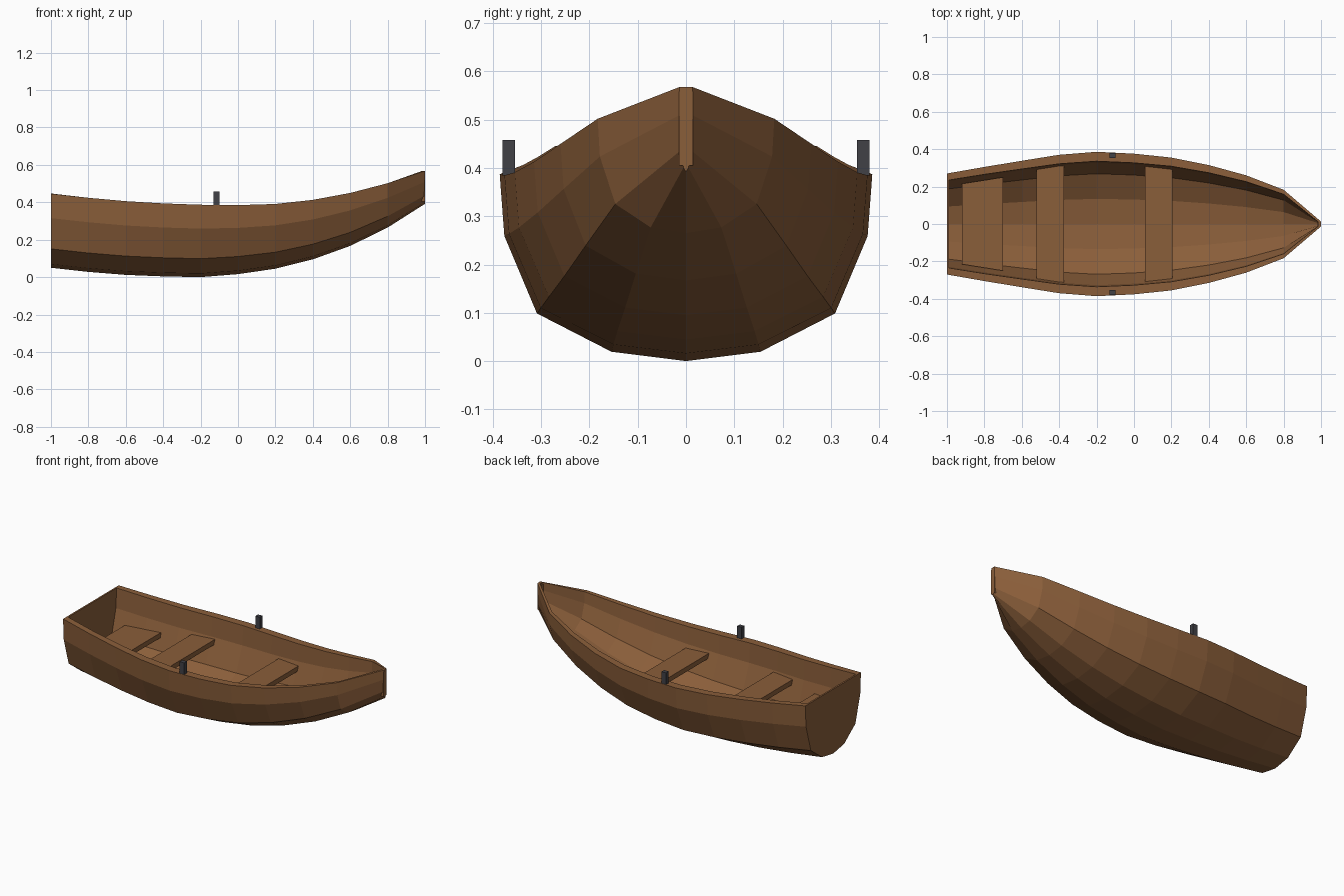
import bpy, bmesh

if "Cube" in bpy.data.objects:
    bpy.data.objects.remove(bpy.data.objects["Cube"])

def material(name, rgb):
    m = bpy.data.materials.new(name)
    m.diffuse_color = (*rgb, 1)
    m.use_nodes = True
    m.node_tree.nodes["Principled BSDF"].inputs["Base Color"].default_value = m.diffuse_color
    return m

wood = material("brown wood", (0.255, 0.112, 0.042))
iron = material("dark iron", (0.052, 0.052, 0.062))

def finish(bm, name, mat):
    bmesh.ops.recalc_face_normals(bm, faces=bm.faces)
    me = bpy.data.meshes.new(name)
    bm.to_mesh(me)
    bm.free()
    me.materials.append(mat)
    ob = bpy.data.objects.new(name, me)
    bpy.context.collection.objects.link(ob)
    return ob

# Hull lines per station, stern to bow, every 0.2 units
half_width = [.27, .305, .338, .37, .386, .376, .355, .315, .26, .183, .013]
sheer = [.446, .424, .406, .394, .387, .385, .391, .413, .45, .502, .568]
keel = [.05, .028, .012, .004, 0, .016, .045, .095, .167, .265, .392]
# Half section: (fraction of width, fraction of height)
section = [(1, 1), (.975, .67), (.80, .255), (.40, .05), (0, 0)]

def ring(bm, i, width_scale, floor, x):
    low = keel[i] + floor
    half = [(half_width[i] * w * width_scale, low + (sheer[i] - low) * h)
            for w, h in section]
    pts = half + [(-y, z) for y, z in half[-2::-1]]
    return [bm.verts.new((x, y, z)) for y, z in pts]

# Hull: outer skin, inner skin, flat gunwale, transom and stem caps
bm = bmesh.new()
n = len(keel)
outer = [ring(bm, i, 1, 0, -1 + .2 * i) for i in range(n)]
inner = [ring(bm, i, .87, .03, max(-.99, min(.985, -1 + .2 * i))) for i in range(n)]
for skin in (outer, inner):
    for a, b in zip(skin, skin[1:]):
        for k in range(len(a) - 1):
            bm.faces.new((a[k], a[k + 1], b[k + 1], b[k]))
    bm.faces.new(skin[0])
    bm.faces.new(skin[-1])
for i in range(n - 1):
    for k in (0, -1):
        bm.faces.new((outer[i][k], outer[i + 1][k], inner[i + 1][k], inner[i][k]))
for i in (0, -1):
    bm.faces.new((outer[i][0], inner[i][0], inner[i][-1], outer[i][-1]))
finish(bm, "hull", wood)

def plank(name, x0, x1, w0, w1, z0, z1, mat, y=0):
    """Tapered board with half widths w0 and w1 at its two ends."""
    bm = bmesh.new()
    bmesh.ops.create_cube(bm, size=2)
    for v in bm.verts:
        aft = v.co.x < 0
        v.co = (x0 if aft else x1, y + v.co.y * (w0 if aft else w1),
                z0 if v.co.z < 0 else z1)
    return finish(bm, name, mat)

# Seats
plank("stern_seat", -.92, -.70, .215, .25, .213, .243, wood)
plank("middle_seat", -.52, -.375, .30, .314, .235, .265, wood)
plank("bow_seat", .06, .207, .308, .292, .235, .265, wood)

# Stem post
plank("stem_post", .98, 1.0, .014, .014, .405, .558, wood)

# Oarlocks on both gunwales
for side, label in ((1, "left"), (-1, "right")):
    plank("oarlock_" + label, -.13, -.10, .013, .013, .38, .458, iron, side * .367)
